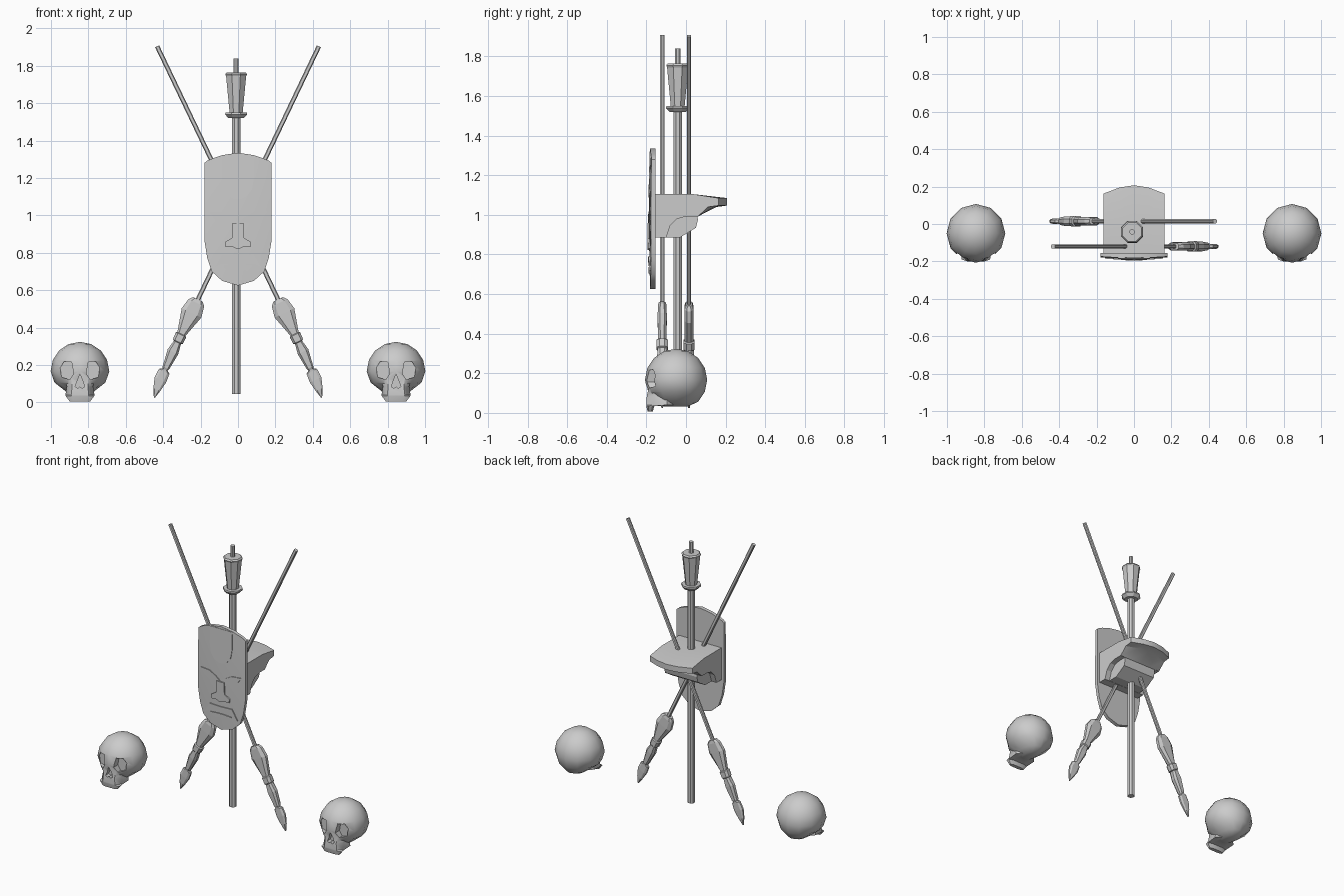
import bpy, bmesh, math
from mathutils import Vector

if "Cube" in bpy.data.objects:
    bpy.data.objects.remove(bpy.data.objects["Cube"])


def loft(name, rings, angle=None):
    """Skin a list of equal-length point rings and cap both ends."""
    bm = bmesh.new()
    vs = [[bm.verts.new(p) for p in r] for r in rings]
    n = len(vs[0])
    for a, b in zip(vs, vs[1:]):
        for i in range(n):
            bm.faces.new((a[i], a[(i + 1) % n], b[(i + 1) % n], b[i]))
    bm.faces.new(vs[0])
    bm.faces.new(vs[-1])
    bmesh.ops.recalc_face_normals(bm, faces=bm.faces)
    return finish(name, bm, angle)


def finish(name, bm, angle=None):
    me = bpy.data.meshes.new(name)
    bm.to_mesh(me)
    bm.free()
    ob = bpy.data.objects.new(name, me)
    bpy.context.collection.objects.link(ob)
    if angle:
        smooth(ob, angle)
    return ob


def smooth(ob, angle):
    bpy.ops.object.select_all(action='DESELECT')
    ob.select_set(True)
    bpy.context.view_layer.objects.active = ob
    bpy.ops.object.shade_smooth_by_angle(angle=math.radians(angle))


def boolean(ob, cutter, op):
    m = ob.modifiers.new(op, 'BOOLEAN')
    m.object, m.operation, m.solver = cutter, op, 'EXACT'
    bpy.context.view_layer.objects.active = ob
    bpy.ops.object.modifier_apply(modifier=m.name)
    bpy.data.objects.remove(cutter)


# Central staff with a tapered octagonal head
profile = [(.024, .045), (.024, 1.52), (.045, 1.52), (.064, 1.54), (.062, 1.55), (.038, 1.55),
           (.058, 1.745), (.063, 1.755), (.055, 1.765), (.015, 1.765), (.015, 1.84)]
loft("central_staff", [[(-.01 + r * math.cos(a), -.042 + r * math.sin(a), z)
                        for a in [math.pi / 8 + k * math.pi / 4 for k in range(8)]]
                       for r, z in profile])

# Crossed spears: chamfered sections (distance, half width, half depth, sideways shift)
OCT = [(1, .45), (.6, 1), (-.6, 1), (-1, .45), (-1, -.45), (-.6, -1), (.6, -1), (1, -.45)]
ROD = [(-1.5, .012, .011, 0), (.01, .012, .011, 0)]
HEAD = [(0, .028, .018, 0), (.02, .046, .022, 0), (.08, .058, .023, 0), (.205, .024, .022, 0),
        (.21, .031, .028, 0), (.25, .029, .028, 0), (.255, .021, .024, 0), (.31, .031, .026, 0),
        (.405, .019, .02, -.003), (.415, .015, .015, -.003), (.425, .031, .014, -.003),
        (.475, .034, .014, -.004), (.53, .02, .011, -.009), (.575, .003, .004, -.016)]


def spear_part(name, sections, sx, y):
    rings = []
    for s, w, t, off in sections:
        ring = []
        for a, b in OCT:
            k = a * w + off
            ring.append((sx * (.214 + .431 * s + .902 * k), y + b * t, .551 - .902 * s + .431 * k))
        rings.append(ring)
    loft(name, rings)


for side, sx, y in (("front", 1, -.12), ("rear", -1, .015)):
    spear_part(side + "_spear_shaft", ROD, sx, y)
    spear_part(side + "_spear_head", HEAD, sx, y)

# Bracket behind the mask: arched slab with bowed rear edge, and inner block
SLAB = [(-.165, 1.105), (.035, 1.105), (.163, 1.085), (.163, 1.047), (.11, 1.04), (.06, .992),
        (0, .992), (-.045, .98), (-.08, .945), (-.1, .885), (-.165, .885)]
BLOCK = [(-.16, 1.06), (.05, 1.06), (.06, .975), (.05, .935), (-.03, .886), (-.16, .886)]
bow = [(-.162, 0), (-.078, .032), (0, .044), (.078, .032), (.162, 0)]
loft("bracket_slab", [[(x, y + (d if y > .1 else 0), z) for y, z in SLAB] for x, d in bow], 25)
loft("bracket_block", [[(x, y, z) for y, z in BLOCK] for x in (-.125, .125)])


# Mask: gently domed plate
def dome(x, z):
    u = min(1, abs(x) / .18)
    v = min(1, abs(z - .98) / .36)
    return -.172 - .009 * (1 - u * u) - .006 * (1 - v * v)


half = [(.18, .87, 1.28), (.165, .775, 1.292), (.14, .70, 1.303), (.085, .65, 1.322)]
columns = [(-x, a, b) for x, a, b in half] + [(0, .625, 1.335)] + half[::-1]
rings = []
for x, lo, hi in columns:
    zs = [lo + (hi - lo) * k / 6 for k in range(7)]
    rings.append([(x, dome(x, z), z) for z in zs] + [(x, -.155, hi), (x, -.155, lo)])
loft("mask_plate", rings, 30)


# Shallow carved relief on the mask
def relief(name, pts, d):
    loft(name, [[(x, dome(x, z) - d, z) for x, z in pts], [(x, -.165, z) for x, z in pts]])


def both(pts):
    return pts + [(-x, z) for x, z in reversed(pts) if x > .001]


relief("forehead_panel", both([(.085, 1.32), (.085, 1.2), (.075, 1.14), (.045, 1.1), (.015, 1.088)]), .004)
for sx in (1, -1):
    relief("eye", [(sx * x, z) for x, z in [(.155, 1.02), (.085, 1.017), (.035, .99), (.004, .965),
                                           (.075, .957), (.125, .98)]], .005)
relief("nose", both([(.028, .96), (.032, .88), (.07, .857), (.066, .83), (.03, .832), (.01, .822)]), .008)
relief("upper_lip", both([(.01, .788), (.085, .79), (.125, .72), (.09, .742), (.02, .745)]), .006)
relief("lower_lip", both([(.02, .738), (.08, .733), (.055, .705), (.01, .712)]), .006)

# Skull: rounded cranium narrowed below, merged with a jaw
C = Vector((.845, -.05, .167))
bm = bmesh.new()
bmesh.ops.create_uvsphere(bm, u_segments=12, v_segments=8, radius=.157)
for v in bm.verts:
    squeeze = max(0, min(1, (-v.co.z - .05) / .06))
    v.co.x *= 1 - .35 * squeeze
    v.co += C
    v.co.z = max(v.co.z, .033)
skull = finish("right_skull", bm)

jaw_rings = []
for z, w, front, back in [(.15, .085, -.182, -.06), (.085, .07, -.198, -.06), (.04, .078, -.2, -.06),
                          (.034, .076, -.2, -.16), (.006, .055, -.194, -.168)]:
    mid, dep = (front + back) / 2, (back - front) / 2
    jaw_rings.append([(C.x + a * w, mid + b * dep, z)
                      for a, b in [(1, .5), (.6, 1), (-.6, 1), (-1, .5), (-1, -.5), (-.6, -1), (.6, -1), (1, -.5)]])
boolean(skull, loft("jaw", jaw_rings), 'UNION')


# Eye sockets and nose hole
def hole(pts, floor):
    cutter = loft("cutter", [[(C.x + x * k, y, z) for x, z in pts] for y, k in ((-.3, 1), (floor, 1))])
    cutter.hide_render = True
    boolean(skull, cutter, 'DIFFERENCE')


for sx in (1, -1):
    hole([(sx * x, z) for x, z in [(.045, .217), (.085, .218), (.106, .185), (.098, .135),
                                   (.055, .122), (.034, .155)]], -.15)
hole([(0, .152), (.026, .085), (.012, .075), (0, .085), (-.012, .075), (-.026, .085)], -.165)
smooth(skull, 40)

# Second skull on the other side
twin = skull.copy()
twin.name = "left_skull"
twin.location.x = -2 * C.x
bpy.context.collection.objects.link(twin)
